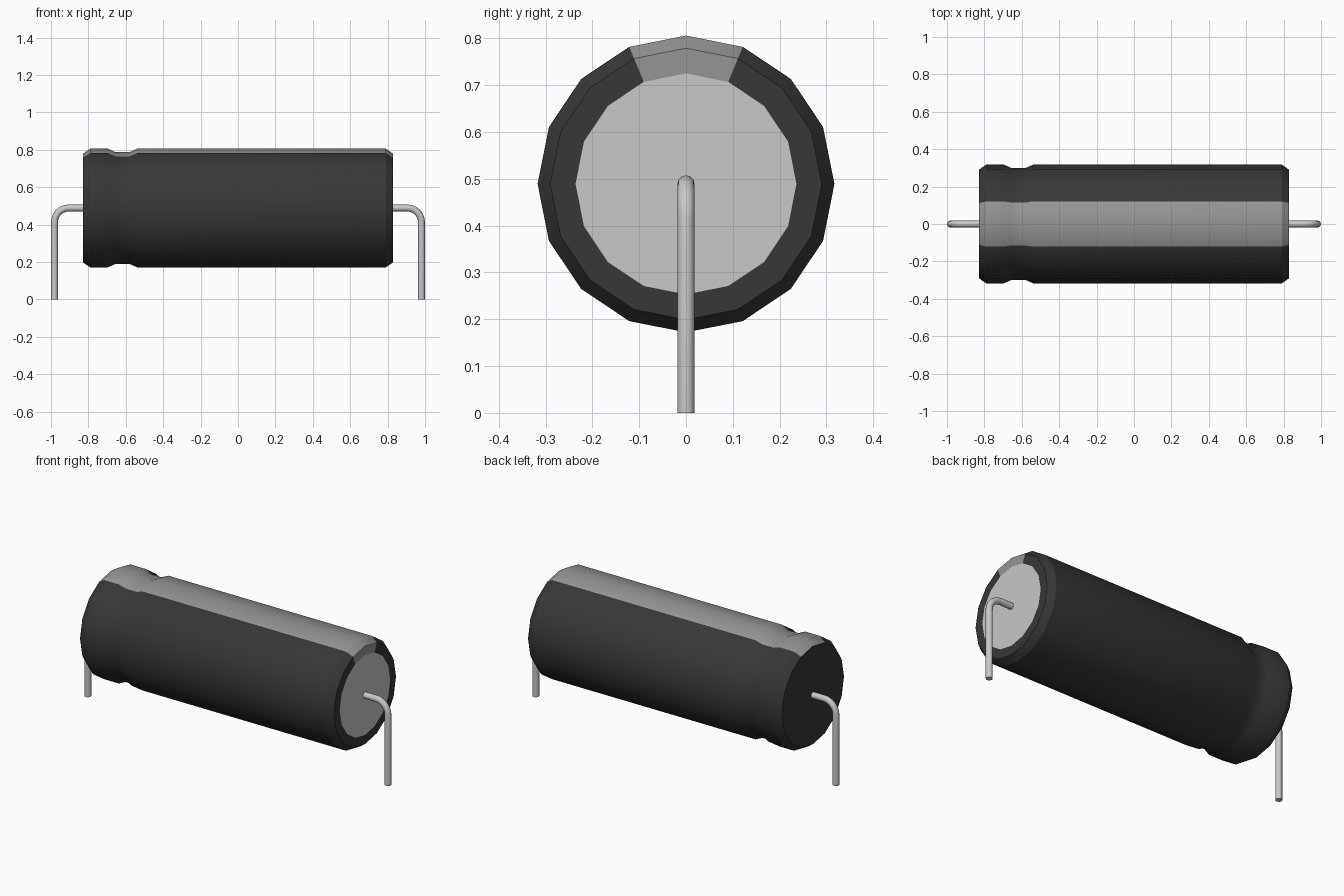
import bpy, bmesh, math
from mathutils import Vector

cube = bpy.data.objects.get("Cube")
if cube:
    bpy.data.objects.remove(cube, do_unlink=True)

SIDES = 16
AXIS_Z = 0.489
LEAD_R = 0.0185


def material(name, value):
    m = bpy.data.materials.new(name)
    m.use_nodes = True
    colour = (value, value, value, 1)
    m.diffuse_color = colour
    m.node_tree.nodes["Principled BSDF"].inputs["Base Color"].default_value = colour
    return m


black = material("black sleeve", 0.038)
grey = material("grey stripe", 0.30)
metal = material("bare metal", 0.58)


def smooth(obj, angle):
    bpy.ops.object.select_all(action='DESELECT')
    obj.select_set(True)
    bpy.context.view_layer.objects.active = obj
    bpy.ops.object.shade_smooth_by_angle(angle=math.radians(angle))


def ring(bm, x, r):
    # first vertex sits at the top of the ring
    return [bm.verts.new((x, r * math.sin(a), AXIS_Z + r * math.cos(a)))
            for a in (2 * math.pi * i / SIDES for i in range(SIDES))]


def finish(bm, name, mats):
    bmesh.ops.recalc_face_normals(bm, faces=bm.faces)
    mesh = bpy.data.meshes.new(name)
    bm.to_mesh(mesh)
    bm.free()
    for m in mats:
        mesh.materials.append(m)
    obj = bpy.data.objects.new(name, mesh)
    bpy.context.collection.objects.link(obj)
    return obj


# Sleeved can: (x, radius) profile with crimp groove, turned round the x axis
profile = [(-0.83, 0.290), (-0.79, 0.317), (-0.695, 0.317), (-0.655, 0.299),
           (-0.58, 0.299), (-0.54, 0.317), (0.79, 0.317), (0.83, 0.290),
           (0.83, 0.236)]
bm = bmesh.new()
rings = [ring(bm, x, r) for x, r in profile]
for a, b in zip(rings, rings[1:]):
    for i in range(SIDES):
        j = (i + 1) % SIDES
        face = bm.faces.new((a[i], a[j], b[j], b[i]))
        # the two topmost facets carry the stripe
        face.material_index = 1 if i in (0, SIDES - 1) else 0
bm.faces.new(rings[0])          # sleeved end
bm.faces.new(rings[-1]).material_index = 2   # bare metal end
smooth(finish(bm, "capacitor_body", [black, grey, metal]), 30)


# Bent wire leads, one at each end
def lead(name, side):
    bend, x_out, steps = 0.075, 0.981, 6
    pts = [(0.82, AXIS_Z)]
    for i in range(steps + 1):
        a = math.pi / 2 * i / steps
        pts.append((x_out - bend + bend * math.sin(a),
                    AXIS_Z - bend + bend * math.cos(a)))
    pts.append((x_out, 0))
    curve = bpy.data.curves.new(name, 'CURVE')
    curve.dimensions = '3D'
    curve.bevel_depth = LEAD_R
    curve.bevel_resolution = 4
    curve.use_fill_caps = True
    spline = curve.splines.new('POLY')
    spline.points.add(len(pts) - 1)
    for p, (x, z) in zip(spline.points, pts):
        p.co = (side * x, 0, z, 1)
    curve.materials.append(metal)
    obj = bpy.data.objects.new(name, curve)
    bpy.context.collection.objects.link(obj)
    bpy.ops.object.select_all(action='DESELECT')
    obj.select_set(True)
    bpy.context.view_layer.objects.active = obj
    bpy.ops.object.convert(target='MESH')
    smooth(bpy.context.object, 40)


lead("left_lead", 1)
lead("right_lead", -1)
